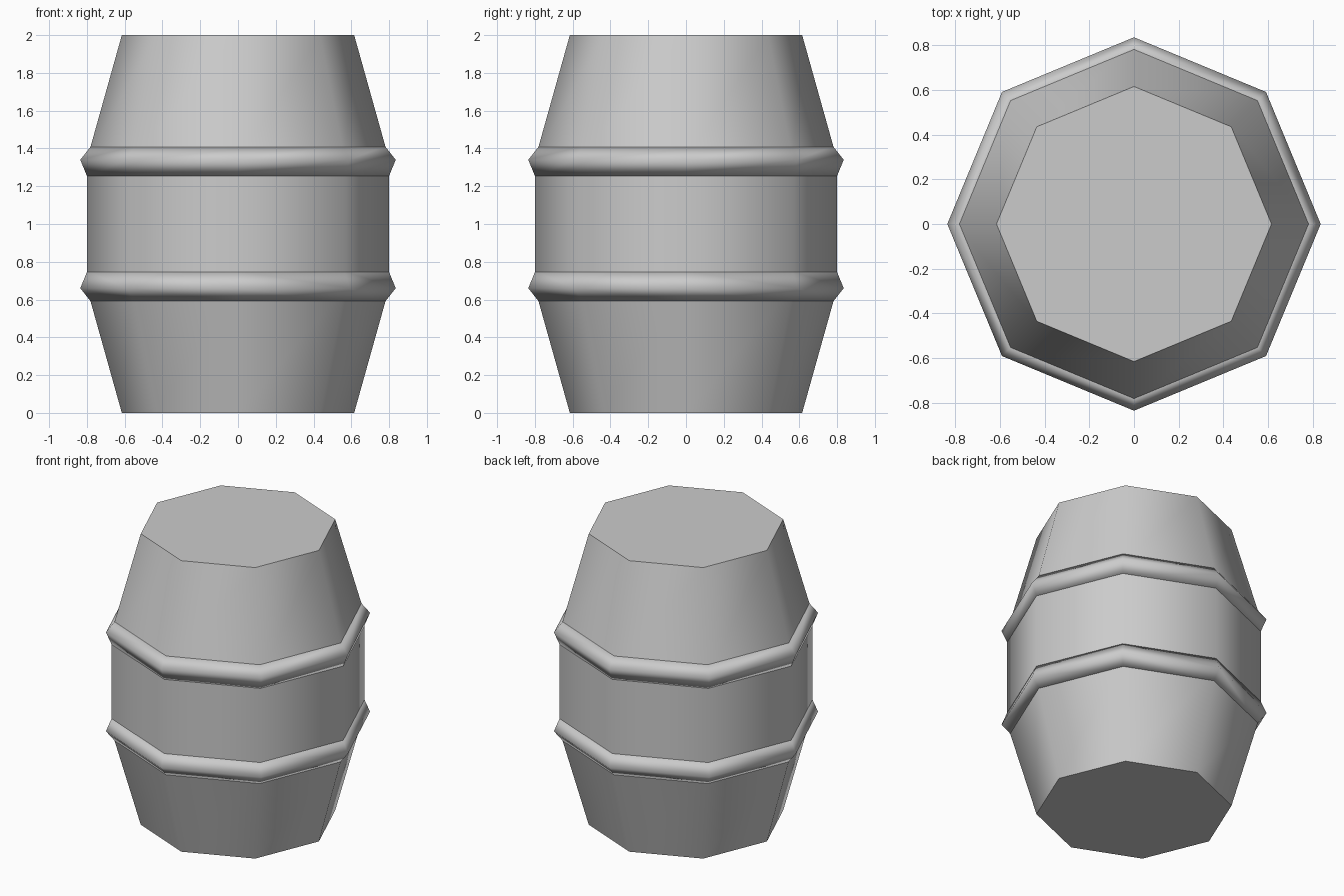
import bpy, bmesh, math

cube = bpy.data.objects.get("Cube")
if cube:
    bpy.data.objects.remove(cube, do_unlink=True)

SIDES = 8

grey = bpy.data.materials.new("plain grey")
grey.use_nodes = True
colour = (0.6, 0.6, 0.6, 1)
grey.diffuse_color = colour
grey.node_tree.nodes["Principled BSDF"].inputs["Base Color"].default_value = colour


def lathe(name, profile, closed):
    """Spin (radius, height) points into an octagonal shell; closed joins the
    last ring to the first, otherwise the ends are capped with crisp rims."""
    bm = bmesh.new()
    rings = []
    for r, z in profile:
        rings.append([bm.verts.new((r * math.cos(a), r * math.sin(a), z))
                      for a in (math.tau * i / SIDES for i in range(SIDES))])
    pairs = list(zip(rings, rings[1:]))
    if closed:
        pairs.append((rings[-1], rings[0]))
    for low, high in pairs:
        for i in range(SIDES):
            j = (i + 1) % SIDES
            bm.faces.new((low[i], low[j], high[j], high[i])).smooth = True
    if not closed:
        bm.faces.new(list(reversed(rings[0])))
        bm.faces.new(rings[-1])
        # Keep every horizontal edge crisp, staves stay smooth around
        for e in bm.edges:
            if abs(e.verts[0].co.z - e.verts[1].co.z) < 0.001:
                e.smooth = False
    bmesh.ops.recalc_face_normals(bm, faces=bm.faces)
    mesh = bpy.data.meshes.new(name)
    bm.to_mesh(mesh)
    bm.free()
    mesh.materials.append(grey)
    obj = bpy.data.objects.new(name, mesh)
    bpy.context.collection.objects.link(obj)
    return obj


# Barrel body: two tapered ends and a straight middle
lathe("barrel_body", [(0.615, 0), (0.80, 0.66), (0.80, 1.34), (0.615, 2)], False)

# Raised hoops, mirrored about mid height
hoop = [(0.798, 0.25), (0.835, 0.34), (0.778, 0.412), (0.74, 0.33)]
lathe("upper_hoop", [(r, 1 + h) for r, h in hoop], True)
lathe("lower_hoop", [(r, 1 - h) for r, h in hoop], True)
